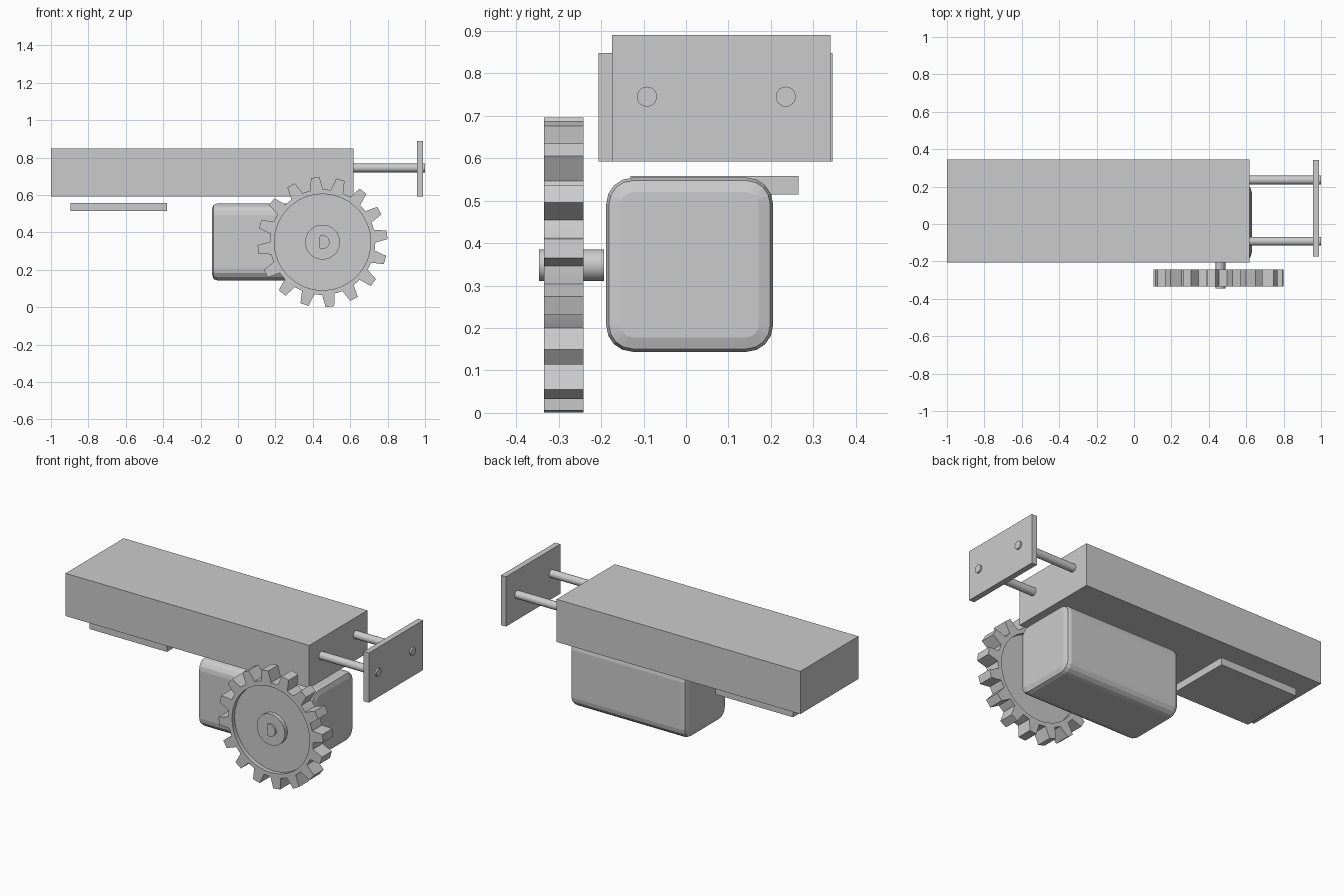
import bpy, bmesh, math
from mathutils import Vector

cube = bpy.data.objects.get("Cube")
if cube:
    bpy.data.objects.remove(cube, do_unlink=True)

grey = bpy.data.materials.new("light_grey")
grey.use_nodes = True
colour = (0.6, 0.6, 0.6, 1)
grey.diffuse_color = colour
grey.node_tree.nodes["Principled BSDF"].inputs["Base Color"].default_value = colour


def loft(name, loops, smooth=None):
    """Bridge equal-sized loops of points and cap both ends."""
    bm = bmesh.new()
    rings = [[bm.verts.new(p) for p in loop] for loop in loops]
    n = len(rings[0])
    for a, b in zip(rings, rings[1:]):
        for i in range(n):
            j = (i + 1) % n
            bm.faces.new((a[i], a[j], b[j], b[i]))
    bm.faces.new(rings[0])
    bm.faces.new(rings[-1])
    bmesh.ops.recalc_face_normals(bm, faces=bm.faces)
    mesh = bpy.data.meshes.new(name)
    bm.to_mesh(mesh)
    bm.free()
    mesh.materials.append(grey)
    obj = bpy.data.objects.new(name, mesh)
    bpy.context.collection.objects.link(obj)
    if smooth:
        bpy.ops.object.select_all(action='DESELECT')
        obj.select_set(True)
        bpy.context.view_layer.objects.active = obj
        bpy.ops.object.shade_smooth_by_angle(angle=math.radians(smooth))
    return obj


def box(name, x, y, z):
    corners = [(0, 0), (1, 0), (1, 1), (0, 1)]
    return loft(name, [[(x[i], y[j], h) for i, j in corners] for h in z])


def circle(r, n=32):
    return [(r * math.cos(math.tau * i / n), r * math.sin(math.tau * i / n)) for i in range(n)]


# Slide housing, end plate and sensor plate
box("housing", (-1, 0.617), (-0.206, 0.345), (0.592, 0.848))
box("end_plate", (0.956, 0.99), (-0.174, 0.341), (0.592, 0.89))
box("lower_plate", (-0.895, -0.38), (-0.131, 0.265), (0.514, 0.558))

# Guide rods
for side, y in (("right", -0.092), ("left", 0.235)):
    loft("guide_rod_" + side,
         [[(x, y + a, 0.745 + b) for a, b in circle(0.0235)] for x in (0.55, 1.0)], 40)


# Motor body: rounded rectangle with stepped chamfers at both ends
def rounded_section(x, inset, radius=0.062, steps=4):
    cy, cz = 0.0085, 0.349
    hy, hz = 0.1965 - radius, 0.205 - radius
    r = radius - inset
    points = []
    for quarter, (sy, sz) in enumerate([(1, 1), (-1, 1), (-1, -1), (1, -1)]):
        for k in range(steps + 1):
            t = math.pi / 2 * (quarter + k / steps)
            points.append((x, cy + sy * hy + r * math.cos(t), cz + sz * hz + r * math.sin(t)))
    return points


profile = [(-0.14, 0.034), (-0.131, 0.007), (-0.112, 0),
           (0.602, 0), (0.621, 0.007), (0.63, 0.034)]
loft("motor_body", [rounded_section(x, inset) for x, inset in profile])

# Gear: toothed rim, recessed web and raised hub on both faces
GX, GZ = 0.452, 0.348
FRONT, BACK, DEPTH = -0.335, -0.242, 0.025
TEETH, ROOT, TIP = 16, 0.282, 0.348
outline = []
for i in range(TEETH):
    mid = math.radians(6.5) + math.tau * i / TEETH
    along, across = Vector((math.cos(mid), math.sin(mid))), Vector((-math.sin(mid), math.cos(mid)))
    for r, w in ((ROOT, -0.034), (TIP, -0.023), (TIP, 0.023), (ROOT, 0.034)):
        outline.append(along * math.sqrt(r * r - w * w) + across * w)
    for f in (0.42, 0.58):
        t = mid + f * math.tau / TEETH
        outline.append(Vector((math.cos(t), math.sin(t))) * ROOT)


def gear_loop(y, r=None):
    pts = [p.normalized() * r if r else p for p in outline]
    return [(GX + p.x, y, GZ + p.y) for p in pts]


RIM, HUB = 0.257, 0.093
loft("drive_gear", [
    gear_loop(FRONT, HUB), gear_loop(FRONT + DEPTH, HUB),
    gear_loop(FRONT + DEPTH, RIM), gear_loop(FRONT, RIM),
    gear_loop(FRONT), gear_loop(BACK),
    gear_loop(BACK, RIM), gear_loop(BACK - DEPTH, RIM),
    gear_loop(BACK - DEPTH, HUB), gear_loop(BACK, HUB)], 15)

# Drive shaft with a flat on one side
loft("drive_shaft", [[(GX + max(a, -0.015), y, GZ + b) for a, b in circle(0.037)]
                     for y in (-0.346, -0.193)], 30)
